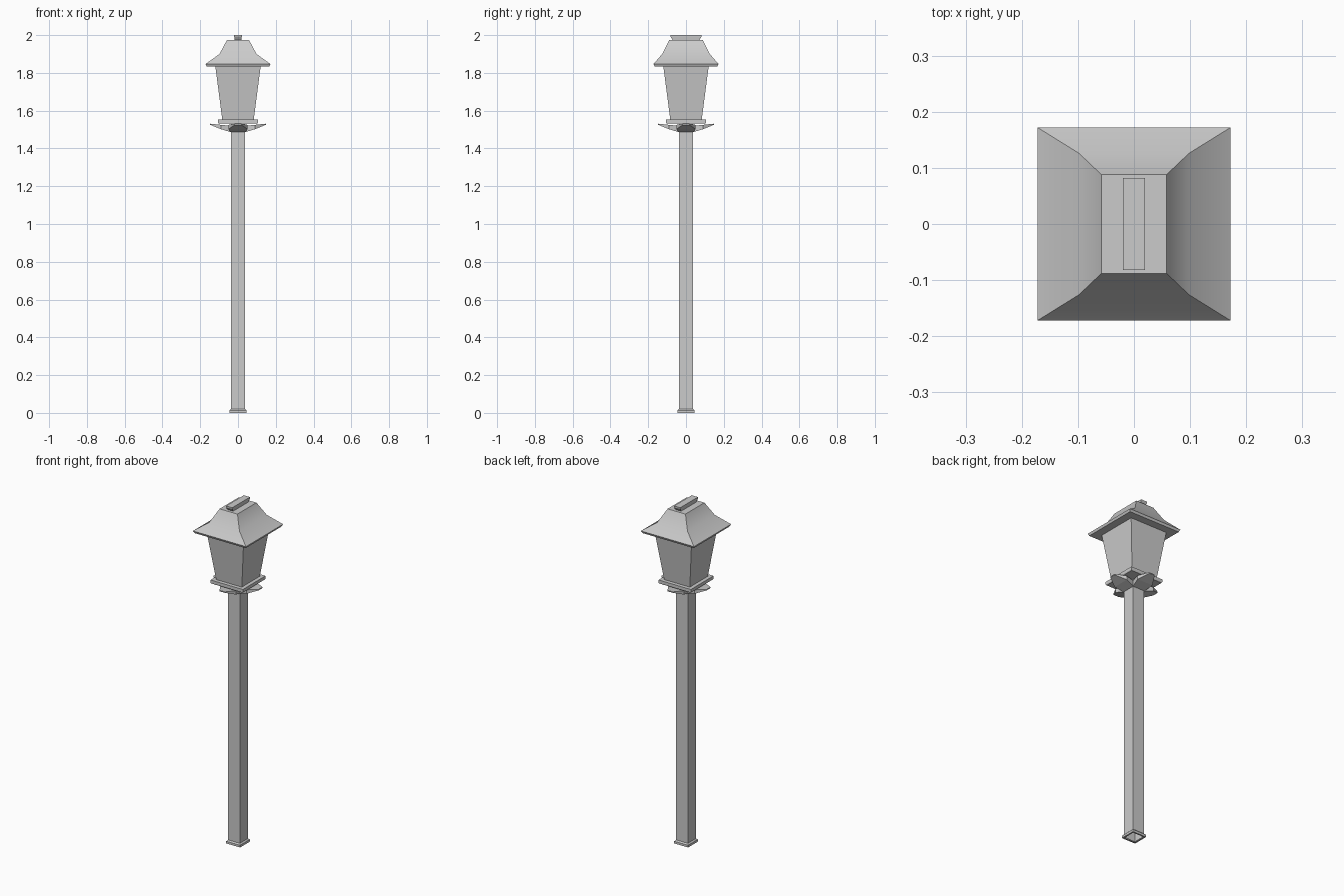
import bpy
from math import radians
from mathutils import Matrix, Vector

if "Cube" in bpy.data.objects:
    bpy.data.objects.remove(bpy.data.objects["Cube"])


def skin(name, rings, cap_start=True, cap_end=True, smooth=False):
    """Join a sequence of four-point rings into one mesh."""
    verts = [p for ring in rings for p in ring]
    faces = []
    for i in range(len(rings) - 1):
        for j in range(4):
            k = (j + 1) % 4
            a, b = i * 4, i * 4 + 4
            faces.append((a + j, a + k, b + k, b + j))
    if cap_start:
        faces.append((3, 2, 1, 0))
    if cap_end:
        n = len(verts) - 4
        faces.append((n, n + 1, n + 2, n + 3))
    mesh = bpy.data.meshes.new(name)
    mesh.from_pydata(verts, [], faces)
    obj = bpy.data.objects.new(name, mesh)
    bpy.context.collection.objects.link(obj)
    if smooth:
        bpy.ops.object.select_all(action='DESELECT')
        obj.select_set(True)
        bpy.context.view_layer.objects.active = obj
        bpy.ops.object.shade_smooth_by_angle(angle=radians(30))
    return obj


def rect(hx, hy, z):
    return [(-hx, -hy, z), (hx, -hy, z), (hx, hy, z), (-hx, hy, z)]


def tower(name, profile, **kw):
    """Stack of rectangles: (half x, half y, z)."""
    return skin(name, [rect(*p) for p in profile], **kw)


# Hollow foot collar and post
tower("foot_collar", [(.036, .036, 0), (.045, .045, 0), (.045, .045, .013), (.038, .038, .02)],
      cap_start=False, cap_end=False)
tower("post", [(.038, .038, .005), (.038, .038, 1.53)], cap_start=False)

# Four leaf brackets under the lantern: radius, half width, bottom z, top z
stations = [(.0, .035, 1.485, 1.518), (.04, .04, 1.487, 1.52),
            (.09, .05, 1.502, 1.525), (.147, .018, 1.525, 1.531)]
for i in range(4):
    turn = Matrix.Rotation(radians(90 * i), 3, 'Z')
    rings = [[turn @ Vector(p) for p in ((r, -w, lo), (r, w, lo), (r, w, hi), (r, -w, hi))]
             for r, w, lo, hi in stations]
    skin(f"leaf_bracket_{i + 1}", rings)

# Lantern tray and flared glass body
tower("lantern_tray", [(.102, .102, 1.531), (.105, .105, 1.536), (.105, .105, 1.552)])
tower("lantern_body", [(.083, .083, 1.55), (.12, .12, 1.836)])

# Roof with eave rim and concave slope
tower("roof", [(.166, .166, 1.834), (.172, .172, 1.847), (.098, .126, 1.9), (.058, .088, 1.975)],
      smooth=True)

# Ridge cap, widening upward along y
tower("ridge_cap", [(.018, .07, 1.973), (.02, .082, 1.992), (.02, .082, 2.0)])
